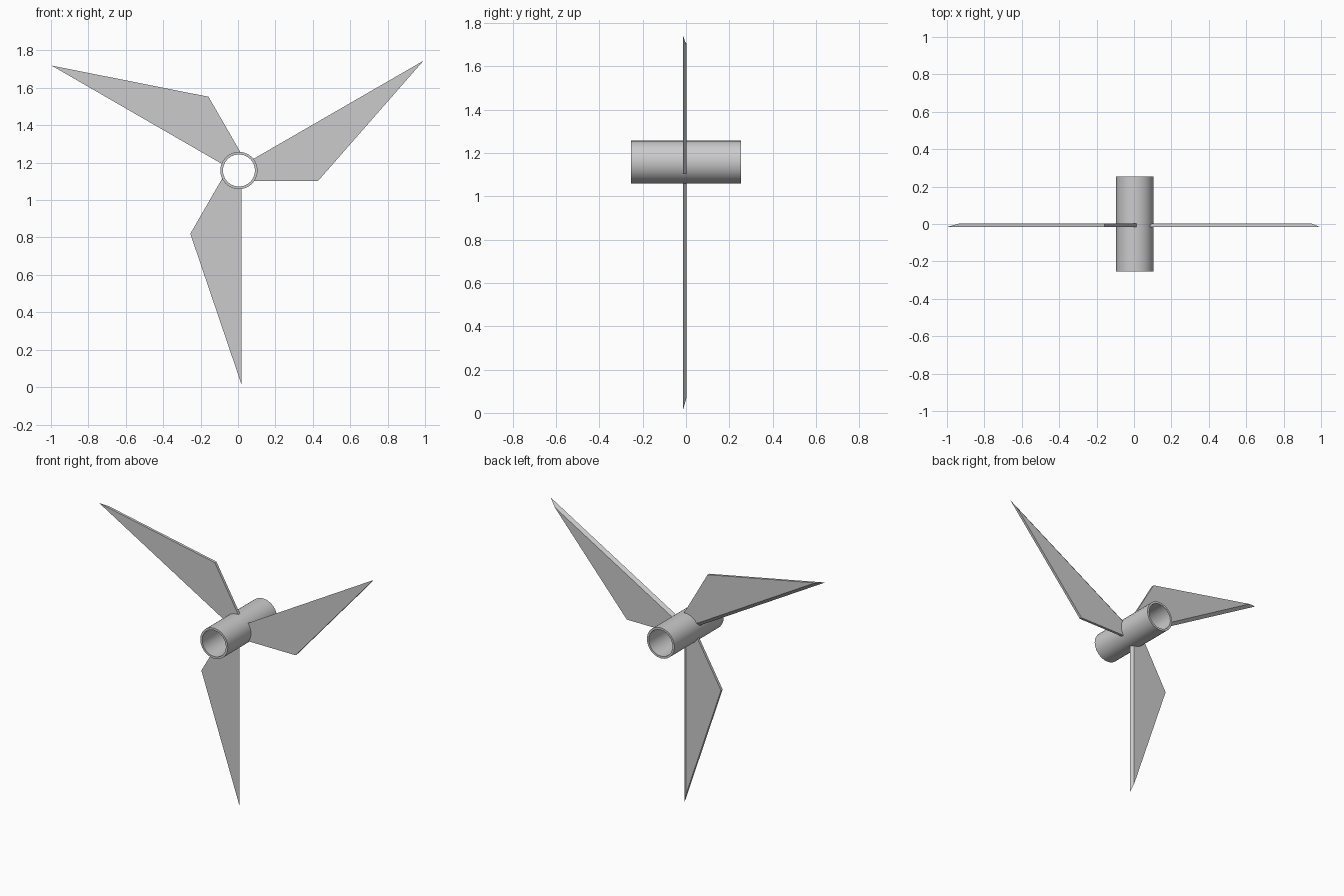
import bpy, bmesh, math
from mathutils import Matrix, Vector

cube = bpy.data.objects.get("Cube")
if cube:
    bpy.data.objects.remove(cube, do_unlink=True)

grey = bpy.data.materials.new("plain grey")
grey.use_nodes = True
colour = (0.6, 0.6, 0.6, 1)
grey.diffuse_color = colour
grey.node_tree.nodes["Principled BSDF"].inputs["Base Color"].default_value = colour

CENTRE = Vector((0.005, 0, 1.158))
SIDES = 24


def finish(name, bm):
    bmesh.ops.recalc_face_normals(bm, faces=bm.faces)
    mesh = bpy.data.meshes.new(name)
    bm.to_mesh(mesh)
    bm.free()
    mesh.materials.append(grey)
    obj = bpy.data.objects.new(name, mesh)
    obj.location = CENTRE
    bpy.context.collection.objects.link(obj)
    return obj


def bridge(bm, a, b):
    for i in range(len(a)):
        j = (i + 1) % len(a)
        bm.faces.new((a[i], a[j], b[j], b[i]))


# Open tube hub: a rectangular wall section swept around the y axis
bm = bmesh.new()
rings = []
for radius, y in ((0.1, -0.255), (0.1, 0.255), (0.086, 0.255), (0.086, -0.255)):
    angles = [math.tau * i / SIDES for i in range(SIDES)]
    rings.append([bm.verts.new((radius * math.cos(a), y, radius * math.sin(a))) for a in angles])
for k in range(4):
    bridge(bm, rings[k], rings[(k + 1) % 4])
hub = finish("hub", bm)
bpy.context.view_layer.objects.active = hub
hub.select_set(True)
bpy.ops.object.shade_smooth_by_angle(angle=math.radians(30))
hub.select_set(False)

# Blades: flat front outline, back outline chamfered along the long edge
front = [(0.015, -0.097), (0.015, -1.148), (-0.26, -0.338), (-0.089, -0.042), (-0.05, -0.08)]
back = [(-0.005, -0.097), (-0.005, -1.089)] + front[2:]
for n, name in enumerate(("lower_blade", "left_blade", "right_blade")):
    bm = bmesh.new()
    a = [bm.verts.new((x, -0.015, z)) for x, z in front]
    b = [bm.verts.new((x, 0.002, z)) for x, z in back]
    bm.faces.new(a)
    bm.faces.new(b)
    bridge(bm, a, b)
    turn = Matrix.Rotation(-n * math.tau / 3, 4, 'Y')
    bmesh.ops.transform(bm, matrix=turn, verts=bm.verts)
    finish(name, bm)
